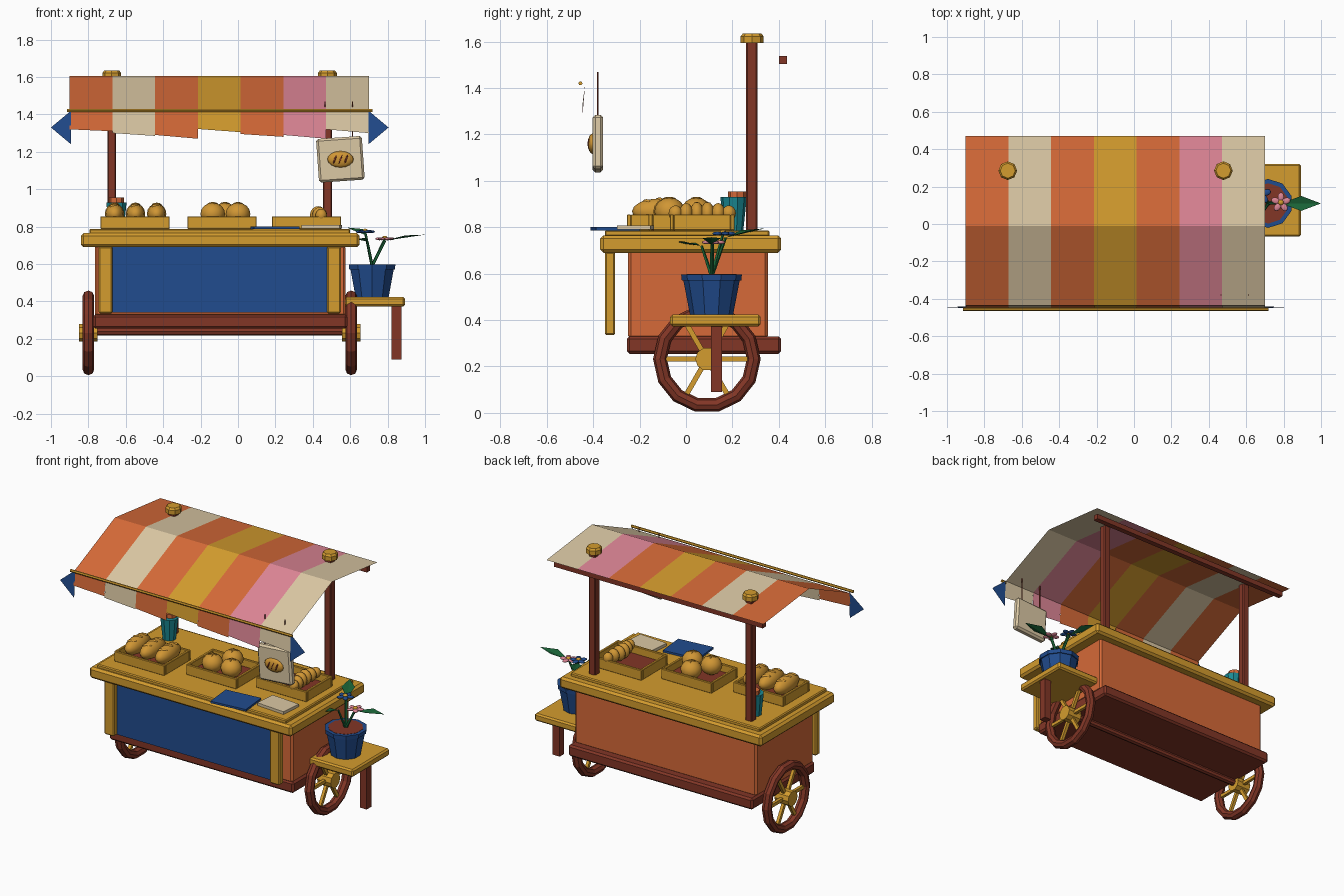
import bpy, bmesh, math
from mathutils import Vector, Matrix

if "Cube" in bpy.data.objects:
    bpy.data.objects.remove(bpy.data.objects["Cube"])

def mat(name, r, g, b):
    lin = lambda c: ((c / 255 + 0.055) / 1.055) ** 2.4 if c > 10 else c / 3294
    m = bpy.data.materials.new(name)
    m.diffuse_color = (lin(r), lin(g), lin(b), 1)
    m.use_nodes = True
    m.node_tree.nodes["Principled BSDF"].inputs["Base Color"].default_value = m.diffuse_color
    return m

ORANGE = mat("orange paint", 214, 106, 56)
MAROON = mat("red brown wood", 130, 54, 38)
YELLOW = mat("golden wood", 212, 156, 46)
BLUE = mat("deep blue", 33, 76, 142)
CREAM = mat("cream", 219, 200, 164)
PINK = mat("pink", 222, 134, 150)
TEAL = mat("teal", 26, 138, 148)
GREEN = mat("leaf green", 25, 98, 54)
BREAD = mat("bread crust", 208, 150, 52)
CX = -0.0975   # cart centre line

def finish(name, bm, mats, smooth=False):
    me = bpy.data.meshes.new(name)
    bm.to_mesh(me)
    bm.free()
    for m in (mats if isinstance(mats, list) else [mats]):
        me.materials.append(m)
    if smooth:
        for p in me.polygons:
            p.use_smooth = True
    ob = bpy.data.objects.new(name, me)
    bpy.context.collection.objects.link(ob)
    return ob

def box(name, x, y, z, m, bevel=0.0, rot=None):
    bm = bmesh.new()
    bmesh.ops.create_cube(bm, size=1)
    size = Vector((x[1] - x[0], y[1] - y[0], z[1] - z[0]))
    c = Vector((x[0] + x[1], y[0] + y[1], z[0] + z[1])) / 2
    bmesh.ops.scale(bm, vec=size, verts=bm.verts)
    if bevel:
        bmesh.ops.bevel(bm, geom=bm.edges[:], offset=bevel, segments=1, affect='EDGES')
    bmesh.ops.transform(bm, matrix=Matrix.Translation(c) @ (rot or Matrix()), verts=bm.verts)
    return finish(name, bm, m)

def rod(name, a, b, r1, m, r2=None, n=8, caps=True):
    a, b = Vector(a), Vector(b)
    bm = bmesh.new()
    bmesh.ops.create_cone(bm, segments=n, radius1=r1, radius2=r1 if r2 is None else r2,
                          depth=(b - a).length, cap_ends=caps)
    q = Vector((0, 0, 1)).rotation_difference(b - a).to_matrix().to_4x4()
    bmesh.ops.transform(bm, matrix=Matrix.Translation((a + b) / 2) @ q, verts=bm.verts)
    return finish(name, bm, m)

def ball(name, c, s, m, rot=None, smooth=True):
    bm = bmesh.new()
    bmesh.ops.create_uvsphere(bm, u_segments=12, v_segments=8, radius=1)
    bmesh.ops.scale(bm, vec=s, verts=bm.verts)
    bmesh.ops.transform(bm, matrix=Matrix.Translation(c) @ (rot or Matrix()), verts=bm.verts)
    return finish(name, bm, m, smooth)

def polys(name, faces, m):
    bm = bmesh.new()
    for f in faces:
        bm.faces.new([bm.verts.new(p) for p in f])
    return finish(name, bm, m)

# Cart body, chassis and counter
box("cart_body", (-0.765, 0.575), (-0.25, 0.353), (0.32, 0.70), ORANGE, 0.012)
box("chassis", (-0.775, 0.585), (-0.255, 0.41), (0.254, 0.33), MAROON, 0.012)
box("counter_slab", (-0.84, 0.65), (-0.37, 0.41), (0.69, 0.765), YELLOW, 0.014)
box("counter_top", (-0.795, 0.60), (-0.35, 0.36), (0.76, 0.787), YELLOW, 0.006)
box("front_panel", (-0.68, 0.49), (-0.318, -0.305), (0.34, 0.69), BLUE)
box("front_post_left", (-0.745, -0.67), (-0.35, -0.305), (0.335, 0.695), YELLOW, 0.008)
box("front_post_right", (0.475, 0.55), (-0.35, -0.305), (0.335, 0.695), YELLOW, 0.008)

# Wheels with spokes, hubs and axle
WY, WZ = 0.09, 0.232
rod("axle", (-0.80, WY, WZ + 0.008), (0.605, WY, WZ + 0.008), 0.022, MAROON)
for side, wx in (("left", -0.80), ("right", 0.605)):
    bm = bmesh.new()
    n, k = 14, 8
    ring = []
    for i in range(n):
        t = 2 * math.pi * (i + 0.5) / n
        row = []
        for j in range(k):
            p = 2 * math.pi * j / k
            R = 0.202 + 0.03 * math.cos(p)
            row.append(bm.verts.new((wx + 0.031 * math.sin(p), WY + R * math.sin(t), WZ + R * math.cos(t))))
        ring.append(row)
    for i in range(n):
        for j in range(k):
            a, b = ring[i], ring[(i + 1) % n]
            bm.faces.new((a[j], b[j], b[(j + 1) % k], a[(j + 1) % k]))
    bmesh.ops.recalc_face_normals(bm, faces=bm.faces)
    finish("wheel_rim_" + side, bm, MAROON)
    rod("wheel_hub_" + side, (wx - 0.05, WY, WZ), (wx + 0.05, WY, WZ), 0.05, YELLOW, n=10)
    for i in range(3):
        box("spoke_" + side, (wx - 0.01, wx + 0.01), (WY - 0.19, WY + 0.19), (WZ - 0.011, WZ + 0.011),
            YELLOW, rot=Matrix.Rotation(math.pi * i / 3, 4, 'X'))

# Canopy posts, caps and rear beam
for px in (-0.675, 0.478):
    box("canopy_post", (px - 0.024, px + 0.024), (0.258, 0.308), (0.78, 1.60), MAROON, 0.006)
    rod("post_cap", (px, 0.285, 1.593), (px, 0.285, 1.622), 0.05, YELLOW)
    rod("post_cap_top", (px, 0.285, 1.622), (px, 0.285, 1.635), 0.05, YELLOW, 0.04)
box("rear_beam", (-0.87, 0.67), (0.40, 0.435), (1.503, 1.537), MAROON)

# Striped canopy: one row of sheets plus a ragged front valance
X0, W = -0.90, 1.60 / 7
mats = [ORANGE, CREAM, YELLOW, PINK]
stripe = [0, 1, 0, 2, 0, 3, 1]
drop = [(1.32, 1.31), (1.30, 1.285), (1.29, 1.27), (1.322, 1.305), (1.295, 1.28), (1.29, 1.27), (1.32, 1.30)]
bm = bmesh.new()
for i, s in enumerate(stripe):
    xa, xb = X0 + W * i, X0 + W * (i + 1)
    prof = [((0.47, 1.552),) * 2, ((-0.01, 1.606),) * 2, ((-0.435, 1.415),) * 2,
            ((-0.447, drop[i][0]), (-0.447, drop[i][1]))]
    for p, q in zip(prof, prof[1:]):
        f = bm.faces.new([bm.verts.new(v) for v in
                          ((xa, *p[0]), (xa, *q[0]), (xb, *q[1]), (xb, *p[1]))])
        f.material_index = s
finish("striped_canopy", bm, mats)
rod("front_rod", (-0.915, -0.455, 1.42), (0.72, -0.455, 1.42), 0.009, YELLOW, n=6)
polys("pennants", [[(CX + s * 0.795, -0.44, 1.42), (CX + s * 0.795, -0.45, 1.24), (CX + s * 0.9025, -0.445, 1.33)]
                   for s in (-1, 1)], BLUE)

# Hanging bakery sign with a loaf emblem
tilt = Matrix.Rotation(math.radians(-4), 4, 'Y') @ Matrix()
tilt = tilt.inverted()
box("sign_board", (0.425, 0.67), (-0.403, -0.357), (1.043, 1.277), CREAM, 0.012, rot=tilt.inverted())
ball("sign_loaf", (0.548, -0.403, 1.16), (0.07, 0.02, 0.044), BREAD)
for k in (-1, 0, 1):
    ball("sign_loaf_slash", (0.548 + 0.03 * k, -0.419, 1.16), (0.005, 0.005, 0.025), MAROON,
         Matrix.Rotation(0.35, 4, 'Y'))
for rx in (0.465, 0.612):
    rod("sign_cord", (rx, -0.38, 1.26), (rx, -0.38, 1.47), 0.004, MAROON, n=5)

# Bread trays, stepping backwards to the right
for x, y in ((-0.55, -0.115), (-0.085, -0.022), (0.367, 0.07)):
    a, b, c, d, t = x - 0.185, x + 0.185, y - 0.14, y + 0.14, 0.018
    box("tray_base", (a + t, b - t), (c + t, d - t), (0.786, 0.806), MAROON)
    for sy in (c, d - t):
        box("tray_long_side", (a, b), (sy, sy + t), (0.787, 0.855), YELLOW, 0.003)
    for sx in (a, b - t):
        box("tray_short_side", (sx, sx + t), (c + t, d - t), (0.787, 0.855), YELLOW, 0.003)

# Long loaves, round buns and a twisted roll
for x in (-0.66, -0.548, -0.435):
    ball("long_loaf", (x, -0.115, 0.868), (0.052, 0.118, 0.056), BREAD)
    for k in (-1, 0, 1):
        ball("loaf_slash", (x, -0.115 + 0.055 * k, 0.916 - 0.007 * abs(k)), (0.03, 0.012, 0.012), BREAD,
             Matrix.Rotation(0.5, 4, 'Z'))
for x, y in ((-0.135, -0.075), (0.0, -0.07), (-0.07, 0.045)):
    ball("round_bun", (x, y, 0.868), (0.066, 0.066, 0.06), BREAD)
    for k in (0, 1):
        ball("bun_cross", (x, y, 0.922), (0.028, 0.006, 0.009), BREAD, Matrix.Rotation(math.pi / 2 * k + 0.4, 4, 'Z'))
for i in range(6):
    e = 1 - 0.05 * abs(i - 2.5) ** 2
    ball("twisted_roll", (0.425 + 0.008 * abs(i - 2.5), -0.045 + 0.046 * i, 0.86),
         (0.045 * e, 0.03, 0.05 * e), BREAD)

# Paper sheets and cup on the counter
box("blue_paper", (0.075, 0.32), (-0.40, -0.21), (0.787, 0.80), BLUE, rot=Matrix.Rotation(0.1, 4, 'Z'))
box("cream_paper", (0.345, 0.55), (-0.29, -0.145), (0.79, 0.808), CREAM, rot=Matrix.Rotation(-0.08, 4, 'Z'))
rod("teal_cup", (-0.65, 0.205, 0.787), (-0.65, 0.205, 0.93), 0.042, TEAL, 0.057, n=10)
rod("cup_filling", (-0.65, 0.22, 0.92), (-0.65, 0.22, 0.955), 0.04, ORANGE, n=8)

# Side table
box("side_table_top", (0.57, 0.893), (-0.068, 0.322), (0.373, 0.423), YELLOW, 0.01)
box("side_table_leg", (0.822, 0.873), (0.108, 0.156), (0.09, 0.38), MAROON)

# Flower pot
PX, PY = 0.717, 0.11
rod("flower_pot", (PX, PY, 0.423), (PX, PY, 0.575), 0.093, BLUE, 0.122, n=10)
rod("pot_rim", (PX, PY, 0.57), (PX, PY, 0.597), 0.128, BLUE, 0.131, n=10)
rod("pot_soil", (PX, PY, 0.59), (PX, PY, 0.5985), 0.108, MAROON, n=10)

# Stems, folded leaves and flowers
def leaf(angle, r0, r1, z0, z1, w):
    d = Vector((math.cos(angle), math.sin(angle), 0))
    s = Vector((-d.y, d.x, 0)) * w
    at = lambda r, z: Vector((PX, PY, z)) + d * r
    base, tip = at(r0, z0), at(r1, z1)
    mid = (base + tip) / 2
    up = Vector((0, 0, 0.012))
    polys("leaf", [[base, mid + s + up, tip], [base, tip, mid - s + up]], GREEN)
    rod("stem", (PX, PY, 0.59), base, 0.009, GREEN, 0.006, n=5)

leaf(0, 0.07, 0.283, 0.725, 0.757, 0.04)
leaf(2.09, 0.07, 0.265, 0.755, 0.795, 0.04)
leaf(4.19, 0.05, 0.19, 0.72, 0.735, 0.035)

def flower(c, m):
    for k in range(5):
        a = 2 * math.pi * k / 5 + 0.3
        ball("petal", (c[0] + 0.03 * math.cos(a), c[1] + 0.03 * math.sin(a), c[2]), (0.024, 0.017, 0.008), m,
             Matrix.Rotation(a, 4, 'Z'))
    ball("flower_centre", (c[0], c[1], c[2] + 0.005), (0.015, 0.015, 0.011), YELLOW)
    rod("flower_stem", (PX, PY, 0.59), c, 0.009, GREEN, 0.006, n=5)

flower((0.785, 0.115, 0.735), PINK)
flower((0.68, 0.16, 0.773), BLUE)
